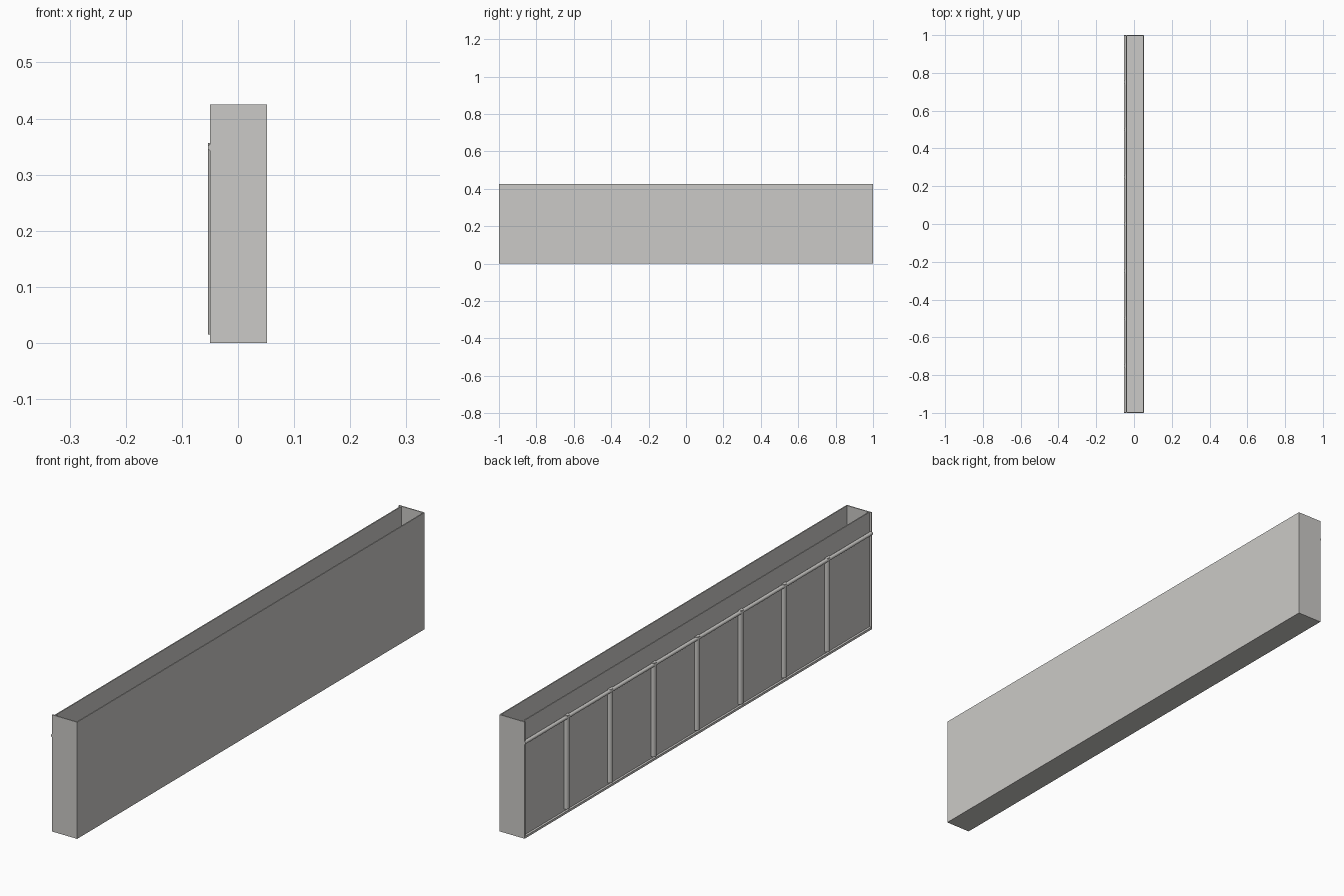
import bpy, math

if "Cube" in bpy.data.objects:
    bpy.data.objects.remove(bpy.data.objects["Cube"])

grey = bpy.data.materials.new("warm light grey")
grey.diffuse_color = (0.6, 0.59, 0.57, 1)
grey.use_nodes = True
grey.node_tree.nodes["Principled BSDF"].inputs["Base Color"].default_value = grey.diffuse_color


def box(name, x0, x1, y0, y1, z0, z1):
    bpy.ops.mesh.primitive_cube_add(size=1, location=((x0 + x1) / 2, (y0 + y1) / 2, (z0 + z1) / 2))
    o = bpy.context.object
    o.name = name
    o.scale = (x1 - x0, y1 - y0, z1 - z0)
    bpy.ops.object.transform_apply(location=False, rotation=False, scale=True)
    o.data.materials.append(grey)
    return o


def rod(name, r, length, loc, rot=(0, 0, 0)):
    bpy.ops.mesh.primitive_cylinder_add(vertices=16, radius=r, depth=length, location=loc, rotation=rot)
    o = bpy.context.object
    o.name = name
    o.data.materials.append(grey)
    bpy.ops.object.shade_smooth_by_angle(angle=math.radians(40))
    return o


L, R, TOP, BASE, T = -0.05, 0.052, 0.425, 0.008, 0.004
PANEL = -0.042  # outer face of the recessed left panel

# open-topped trough: floor, two long walls, two end plates
box("floor_plate", L, R, -1, 1, 0, BASE)
box("right_wall", R - T, R, -1, 1, BASE, TOP)
box("left_panel", PANEL, PANEL + T, -1 + T, 1 - T, BASE, TOP)
for side, y in (("front", -1), ("back", 1 - T)):
    box(side + "_end_plate", L, R - T, y, y + T, BASE, TOP)

# upright half-round ribs on the left panel
for i in range(7):
    z0, z1 = 0.015, 0.356
    rod("rib_%d" % (i + 1), 0.0115, z1 - z0, (PANEL, -0.75 + 0.25 * i, (z0 + z1) / 2))
    # keep only the outward half, so ribs do not poke into the trough
    o = bpy.context.object
    for v in o.data.vertices:
        v.co.x = min(v.co.x, 0.002)

# long horizontal rail near the top of the panel
rod("rail", 0.0065, 2, (-0.047, 0, 0.3485), (math.pi / 2, 0, 0))
